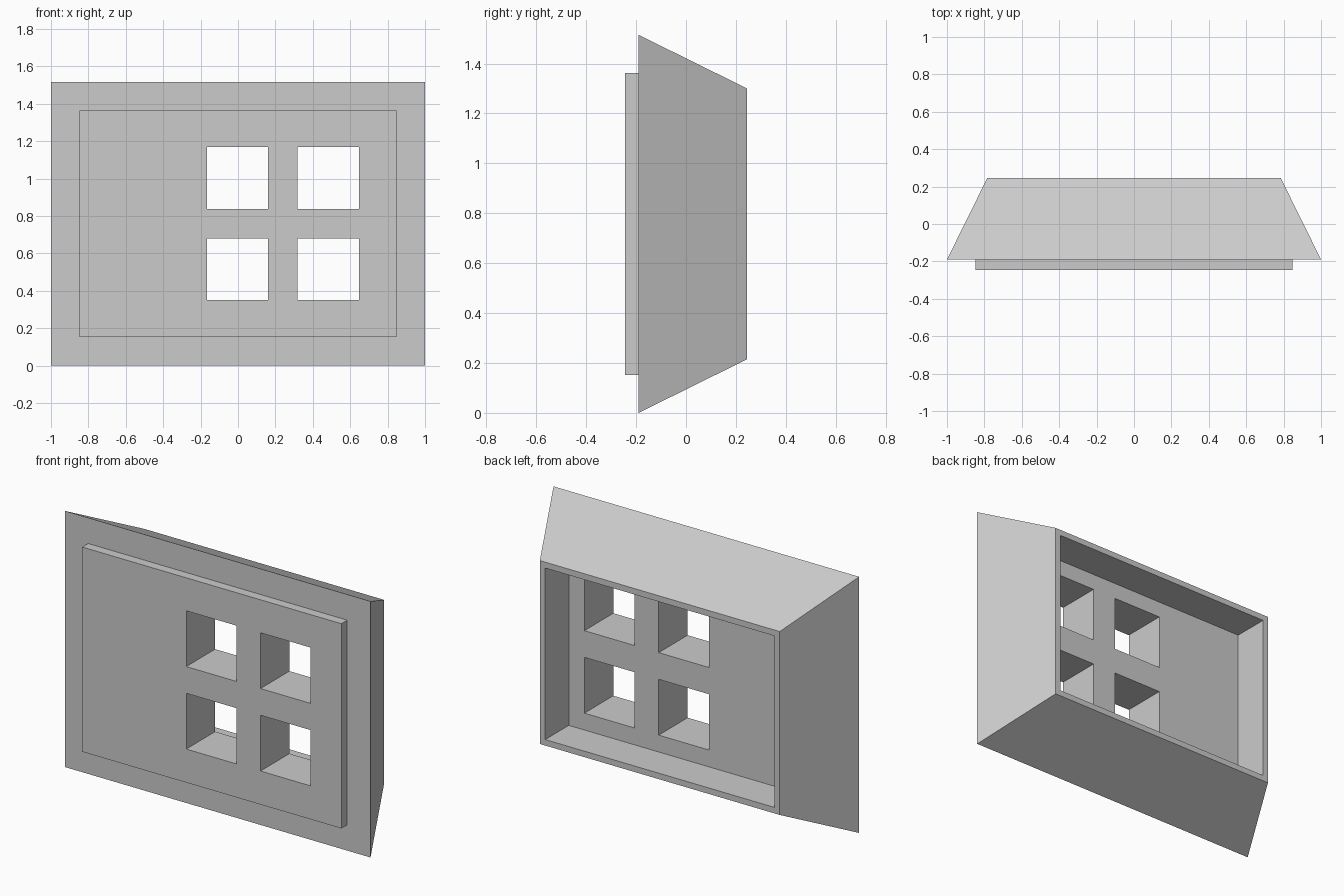
import bpy
import bmesh
from mathutils import Vector

cube = bpy.data.objects.get("Cube")
if cube:
    bpy.data.objects.remove(cube, do_unlink=True)

HEIGHT = 1.515
MARGIN = 0.215            # taper of the hull and border of the raised panel
FRONT, BACK = -0.19, 0.245

grey = bpy.data.materials.new("plain grey")
grey.use_nodes = True
colour = (0.6, 0.6, 0.6, 1)
grey.diffuse_color = colour
grey.node_tree.nodes["Principled BSDF"].inputs["Base Color"].default_value = colour


def add_object(name, bm):
    mesh = bpy.data.meshes.new(name)
    bmesh.ops.recalc_face_normals(bm, faces=bm.faces)
    bm.to_mesh(mesh)
    bm.free()
    mesh.materials.append(grey)
    obj = bpy.data.objects.new(name, mesh)
    bpy.context.collection.objects.link(obj)
    return obj


def box(bm, low, high):
    """Add a box between two corners."""
    low, high = Vector(low), Vector(high)
    verts = bmesh.ops.create_cube(bm, size=1)["verts"]
    for v in verts:
        v.co = (low + high) / 2 + v.co * (high - low)


def step(bm, face, border, depth):
    """Inset a face, then push the middle out or in with straight walls."""
    bmesh.ops.inset_region(bm, faces=[face], thickness=border)
    push = face.normal * depth
    new = bmesh.ops.extrude_face_region(bm, geom=[face])["geom"]
    bmesh.ops.translate(bm, vec=push, verts=[g for g in new if isinstance(g, bmesh.types.BMVert)])
    if face.is_valid:
        bmesh.ops.delete(bm, geom=[face], context="FACES_ONLY")


# Tapered hull, wide at the front and narrow at the back
bm = bmesh.new()
box(bm, (-1, FRONT, 0), (1, BACK, HEIGHT))
for v in bm.verts:
    if v.co.y > 0:
        v.co.x -= MARGIN if v.co.x > 0 else -MARGIN
        v.co.z += MARGIN if v.co.z < HEIGHT / 2 else -MARGIN
bm.normal_update()
front_face = min(bm.faces, key=lambda f: f.normal.y)
back_face = max(bm.faces, key=lambda f: f.calc_center_median().y)

# Raised front panel and recessed back
step(bm, front_face, MARGIN, 0.055)
step(bm, back_face, 0.05, -0.22)
housing = add_object("window_housing", bm)

# Four square window openings through the panel
bm = bmesh.new()
for x in (-0.167, 0.319):
    for z in (0.35, 0.838):
        box(bm, (x, -0.5, z), (x + 0.328, 0.5, z + 0.33))
cutter = add_object("window_cutter", bm)
cutter.hide_render = True

cut = housing.modifiers.new("window openings", "BOOLEAN")
cut.operation = "DIFFERENCE"
cut.solver = "EXACT"
cut.object = cutter
bpy.context.view_layer.objects.active = housing
bpy.ops.object.modifier_apply(modifier=cut.name)
bpy.data.objects.remove(cutter, do_unlink=True)
